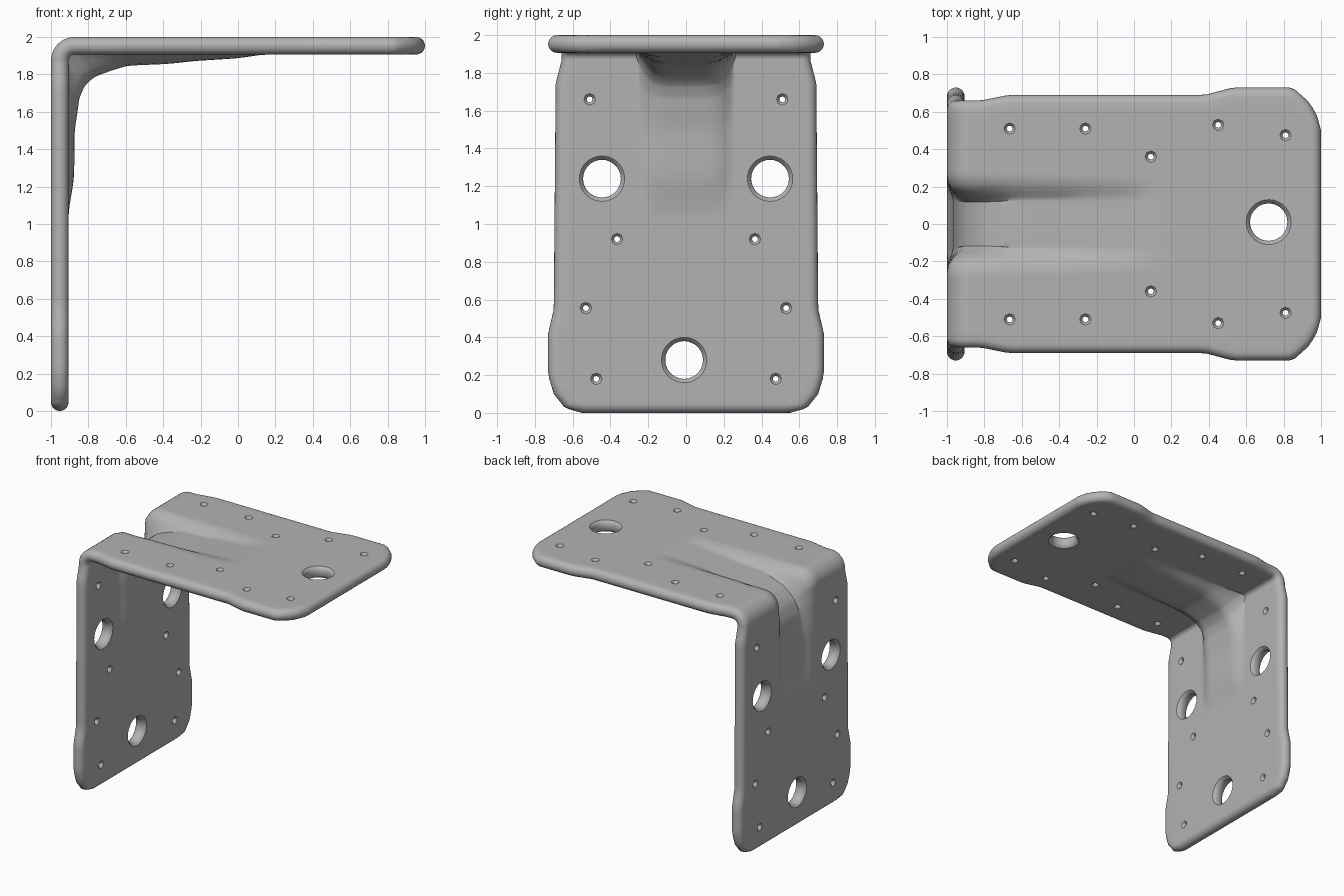
import bpy, bmesh, math
from mathutils import Vector, Matrix

if "Cube" in bpy.data.objects:
    bpy.data.objects.remove(bpy.data.objects["Cube"])

HALF = 0.047            # half of the plate thickness
MID = 1 - HALF          # distance of the plate mid-surface from the centre
BEND = 0.08             # bend radius of the mid-surface
LEG = 1 + MID - BEND    # straight length of each leg
ARC = BEND * math.pi / 2
LENGTH = 2 * LEG + ARC

# Half width along the strip, from the bottom edge round to the far edge
WIDTH = [(0, .55), (.025, .64), (.1, .70), (.2, .73), (.42, .73), (.55, .70),
         (1.75, .69), (1.85, .66), (2.05, .66), (2.2, .69), (3.25, .69),
         (3.4, .73), (3.72, .73), (3.81, .65), (3.85, .58), (LENGTH, .5)]
# Inward push of the pressed rib (along x, along z)
RIB_X = [(1.5, .032), (1.62, .05), (1.7, .055), (1.8, .063), (1.936, .11),
         (2.07, .08), (2.25, .02), (2.5, 0)]
RIB_X = [(1.07, 0), (1.25, .03)] + RIB_X
RIB_Z = [(1.6, 0), (1.7, -.04), (1.8, -.1), (1.936, -.14), (2.07, -.098),
         (2.25, -.06), (2.5, -.05), (2.63, -.035), (2.87, -.02), (3, 0)]


def lookup(table, s):
    if s <= table[0][0]:
        return table[0][1]
    for (a, u), (b, v) in zip(table, table[1:]):
        if s <= b:
            return u + (v - u) * (s - a) / (b - a)
    return table[-1][1]


def soft(table, s):
    return sum(lookup(table, s + k * .02) for k in (-2, -1, 0, 1, 2)) / 5


def mid_surface(s, y):
    if s < LEG:
        x, z = -MID, s
    elif s < LEG + ARC:
        a = (s - LEG) / BEND
        x, z = -MID + BEND * (1 - math.cos(a)), LEG + BEND * math.sin(a)
    else:
        x, z = -MID + BEND + s - LEG - ARC, 1 + MID
    w = min(1, max(0, (.25 - abs(y)) / .12))
    w = w * w * (3 - 2 * w)
    return Vector((x + w * soft(RIB_X, s), y, z + w * soft(RIB_Z, s)))


def half_thickness(d):
    d = min(max(d, 0), HALF)
    return math.sqrt(HALF ** 2 - (HALF - d) ** 2)


# Sample positions, packed closely at the rims and the bend
rim = [HALF * (1 - math.cos(k * math.pi / 10)) for k in range(6)]
end = rim + [.07, .1, .14]
rows = end + [.18 + .04 * k for k in range(41)]
rows += [LEG + ARC * k / 10 for k in range(-1, 12)]
rows += [2.06 + .04 * k for k in range(42)]
rows = sorted(rows + [LENGTH - e for e in end])
half_cols = [1 - d / .7 for d in rim] + [k * .036 for k in range(1, 25)]
cols = sorted([0] + half_cols + [-c for c in half_cols])

# Folded plate: two skins that meet at a rounded rim
bm = bmesh.new()
for side in (1, -1):
    grid = []
    for s in rows:
        hw = lookup(WIDTH, s)
        slope = (lookup(WIDTH, s + .01) - lookup(WIDTH, s - .01)) / .02
        line = []
        for t in cols:
            y = t * hw
            e = .002
            ds = mid_surface(s + e, y) - mid_surface(s - e, y)
            dy = mid_surface(s, y + e) - mid_surface(s, y - e)
            d = min(s, LENGTH - s, (hw - abs(y)) / math.hypot(1, slope))
            n = ds.cross(dy).normalized()
            line.append(bm.verts.new(mid_surface(s, y) + n * side * half_thickness(d)))
        grid.append(line)
    for a, b in zip(grid, grid[1:]):
        for j in range(len(cols) - 1):
            bm.faces.new((a[j], a[j + 1], b[j + 1], b[j]))
bmesh.ops.remove_doubles(bm, verts=bm.verts, dist=.0004)
bmesh.ops.recalc_face_normals(bm, faces=bm.faces)
mesh = bpy.data.meshes.new("angle_bracket")
bm.to_mesh(mesh)
bm.free()
bracket = bpy.data.objects.new("angle_bracket", mesh)
bpy.context.collection.objects.link(bracket)

# Hole cutters: narrow waist, flared at both plate faces
cut = bmesh.new()


def hole(centre, axis, radius, flare, depth, sides):
    turn = Matrix.Rotation(math.pi / 2, 4, 'Y') if axis == 'X' else Matrix()
    place = Matrix.Translation(centre) @ turn
    wide = radius + flare * 1.5
    rings = []
    for r, h in ((wide, -HALF - depth / 2), (radius + flare * .35, -HALF + depth / 2),
                 (radius, -HALF + depth), (radius, HALF - depth),
                 (radius + flare * .35, HALF - depth / 2), (wide, HALF + depth / 2)):
        rings.append([cut.verts.new(place @ Vector((r * math.cos(a), r * math.sin(a), h)))
                      for a in (2 * math.pi * k / sides for k in range(sides))])
    for a, b in zip(rings, rings[1:]):
        for k in range(sides):
            m = (k + 1) % sides
            cut.faces.new((a[k], a[m], b[m], b[k]))
    cut.faces.new(rings[0][::-1])
    cut.faces.new(rings[-1])


for y, z in ((.445, 1.24), (-.445, 1.24), (-.01, .28)):
    hole((-MID, y, z), 'X', .1, .022, .025, 28)
hole((.72, .01, 1 + MID), 'Z', .1, .022, .025, 28)
for sign in (1, -1):
    for y, z in ((.51, 1.66), (.365, .92), (.53, .555), (.475, .18)):
        hole((-MID, sign * y, z), 'X', .016, .016, .02, 8)
    for x, y in ((-.665, .51), (-.26, .51), (.09, .36), (.45, .53), (.81, .475)):
        hole((x, sign * y, 1 + MID), 'Z', .016, .016, .02, 8)
bmesh.ops.recalc_face_normals(cut, faces=cut.faces)
cut_mesh = bpy.data.meshes.new("hole_cutter")
cut.to_mesh(cut_mesh)
cut.free()
cutter = bpy.data.objects.new("hole_cutter", cut_mesh)
cutter.hide_render = True
bpy.context.collection.objects.link(cutter)

# Punch the holes, then drop the cutter
mod = bracket.modifiers.new("holes", 'BOOLEAN')
mod.operation = 'DIFFERENCE'
mod.solver = 'EXACT'
mod.object = cutter
bpy.ops.object.select_all(action='DESELECT')
bracket.select_set(True)
bpy.context.view_layer.objects.active = bracket
bpy.ops.object.modifier_apply(modifier=mod.name)
bpy.data.objects.remove(cutter)

# Plain grey metal
metal = bpy.data.materials.new("grey_metal")
metal.use_nodes = True
grey = (.45, .45, .45, 1)
metal.diffuse_color = grey
metal.node_tree.nodes["Principled BSDF"].inputs["Base Color"].default_value = grey
bracket.data.materials.clear()
bracket.data.materials.append(metal)
bpy.ops.object.shade_smooth_by_angle(angle=math.radians(40))
